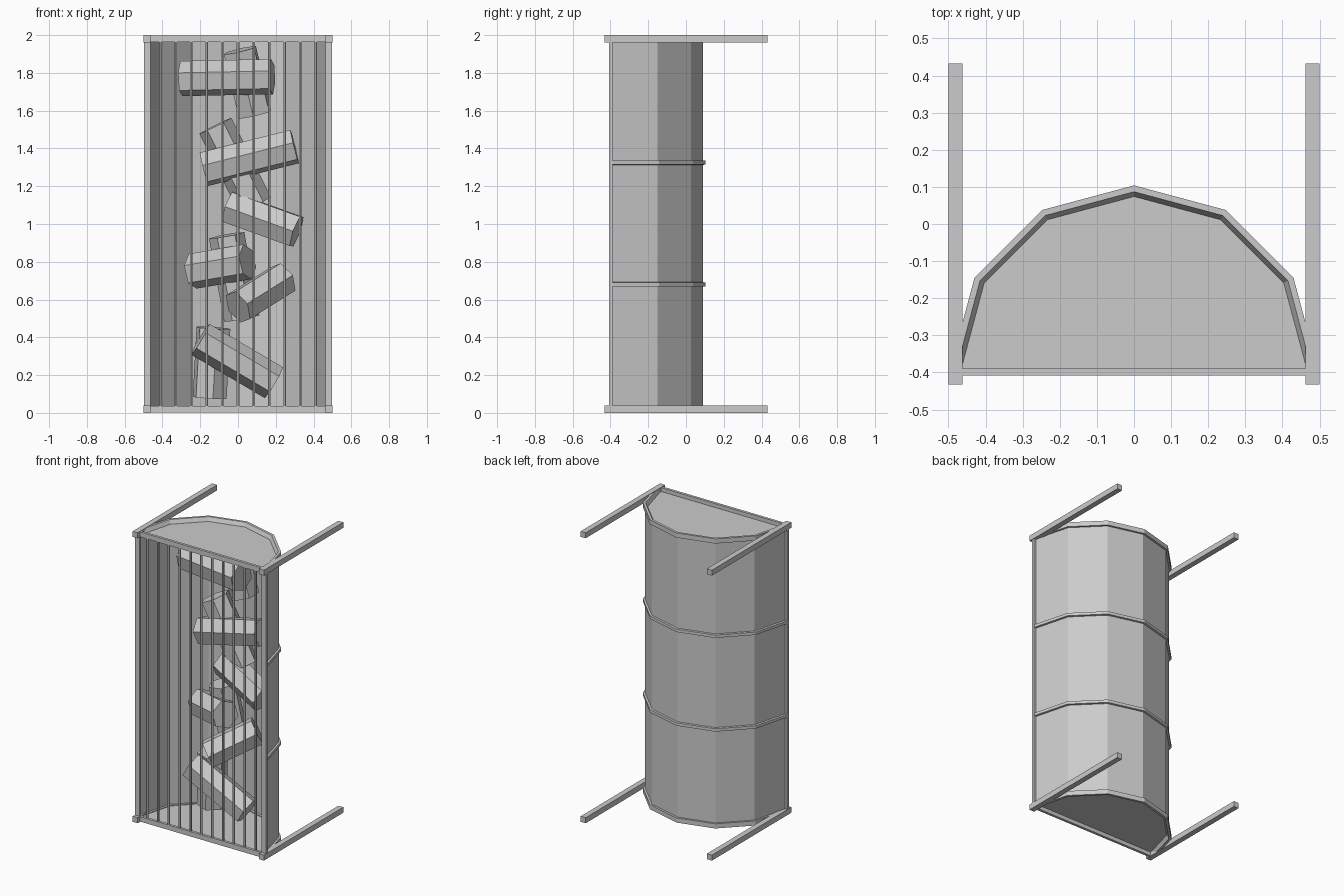
import bpy, bmesh, math
from mathutils import Vector, Matrix

if "Cube" in bpy.data.objects:
    bpy.data.objects.remove(bpy.data.objects["Cube"])

CY = -0.392          # y of the half-round's flat side
R = 0.482            # radius of the shell


def finish(name, bm):
    bmesh.ops.recalc_face_normals(bm, faces=bm.faces[:])
    me = bpy.data.meshes.new(name)
    bm.to_mesh(me)
    bm.free()
    ob = bpy.data.objects.new(name, me)
    bpy.context.collection.objects.link(ob)
    return ob


def box(name, lo, hi):
    lo, hi = Vector(lo), Vector(hi)
    bm = bmesh.new()
    mat = Matrix.Translation((lo + hi) / 2) @ Matrix.Diagonal((*(hi - lo), 1))
    bmesh.ops.create_cube(bm, size=1, matrix=mat)
    return finish(name, bm)


def rod(name, a, b, r, sides, roll=0.0):
    a, b = Vector(a), Vector(b)
    d = b - a
    bm = bmesh.new()
    mat = (Matrix.Translation((a + b) / 2) @ d.to_track_quat('Z', 'Y').to_matrix().to_4x4()
           @ Matrix.Rotation(roll, 4, 'Z'))
    bmesh.ops.create_cone(bm, cap_ends=True, segments=sides, radius1=r, radius2=r,
                          depth=d.length, matrix=mat)
    return finish(name, bm)


def arc(r, z):
    return [(r * math.cos(math.radians(t)), CY + r * math.sin(math.radians(t)), z)
            for t in range(0, 181, 30)]


def sweep(name, profile, closed=True):
    """Sweep an (r, z) profile round the half dodecagon."""
    bm = bmesh.new()
    rings = [[bm.verts.new(p) for p in arc(r, z)] for r, z in profile]
    n = len(rings)
    for i in range(n if closed else n - 1):
        a, b = rings[i], rings[(i + 1) % n]
        for k in range(6):
            bm.faces.new((a[k], a[k + 1], b[k + 1], b[k]))
    if closed:
        for k in (0, 6):
            bm.faces.new([ring[k] for ring in rings])
    return finish(name, bm)


# curved back shell
sweep("back_shell", [(R, 0.02), (R, 1.98)], closed=False)

# top and bottom plates
for name, z in (("bottom_plate", 0.03), ("top_plate", 1.97)):
    bm = bmesh.new()
    bm.faces.new([bm.verts.new(p) for p in arc(R, z)])
    finish(name, bm)

# end rims with a sloping inner face
rim = [(0.496, 1.965), (0.496, 1.997), (0.479, 1.997), (0.466, 1.971), (0.466, 1.965)]
sweep("top_rim", rim)
sweep("bottom_rim", [(r, 2 - z) for r, z in rim])

# two middle bands, outside the shell only
for i, z in enumerate((0.68, 1.325)):
    sweep(f"middle_band_{i + 1}", [(R + 0.001, z - 0.012), (0.496, z - 0.01),
                                   (0.496, z + 0.01), (R + 0.001, z + 0.012)])

# four wall beams and two front posts
for side, s in (("left", -1), ("right", 1)):
    x0, x1 = sorted((s * 0.462, s * 0.5))
    for level, z in (("bottom", 0), ("top", 1.962)):
        box(f"{level}_{side}_beam", (x0, -0.432, z), (x1, 0.432, z + 0.038))
    box(f"{side}_front_post", (x0 + 0.002, -0.408, 0.03), (x1 - 0.002, -0.39, 1.97))

# front rails
for level, z in (("bottom", 0.003), ("top", 1.963)):
    box(f"{level}_front_rail", (-0.47, -0.408, z), (0.47, -0.39, z + 0.034))

# front bars
for i in range(-5, 6):
    x = i * 0.0825
    rod(f"front_bar_{i + 6}", (x, -0.398, 0.02), (x, -0.398, 1.98), 0.008, 6)

# stacked hexagonal logs: start, end, roll
logs = [
    ((-0.30, -0.13, 1.77), (0.18, -0.22, 1.78), 0.2),
    ((0.01, -0.09, 1.92), (0.09, -0.055, 1.58), 0.0),
    ((-0.18, -0.13, 1.29), (0.30, -0.15, 1.41), 0.3),
    ((-0.12, -0.08, 1.52), (0.09, -0.06, 1.10), 0.1),
    ((-0.05, -0.08, 1.09), (0.31, -0.16, 0.96), 0.5),
    ((-0.24, -0.06, 0.75), (0.05, -0.21, 0.80), 0.2),
    ((-0.06, -0.08, 0.94), (0.02, -0.05, 0.50), 0.4),
    ((0.00, -0.32, 0.56), (0.24, -0.13, 0.71), 0.3),
    ((-0.20, -0.21, 0.39), (0.19, -0.17, 0.16), 0.1),
    ((-0.13, -0.09, 0.45), (-0.15, -0.07, 0.08), 0.6),
]
for i, (a, b, roll) in enumerate(logs):
    rod(f"log_{i + 1}", a, b, 0.095, 6, roll)
